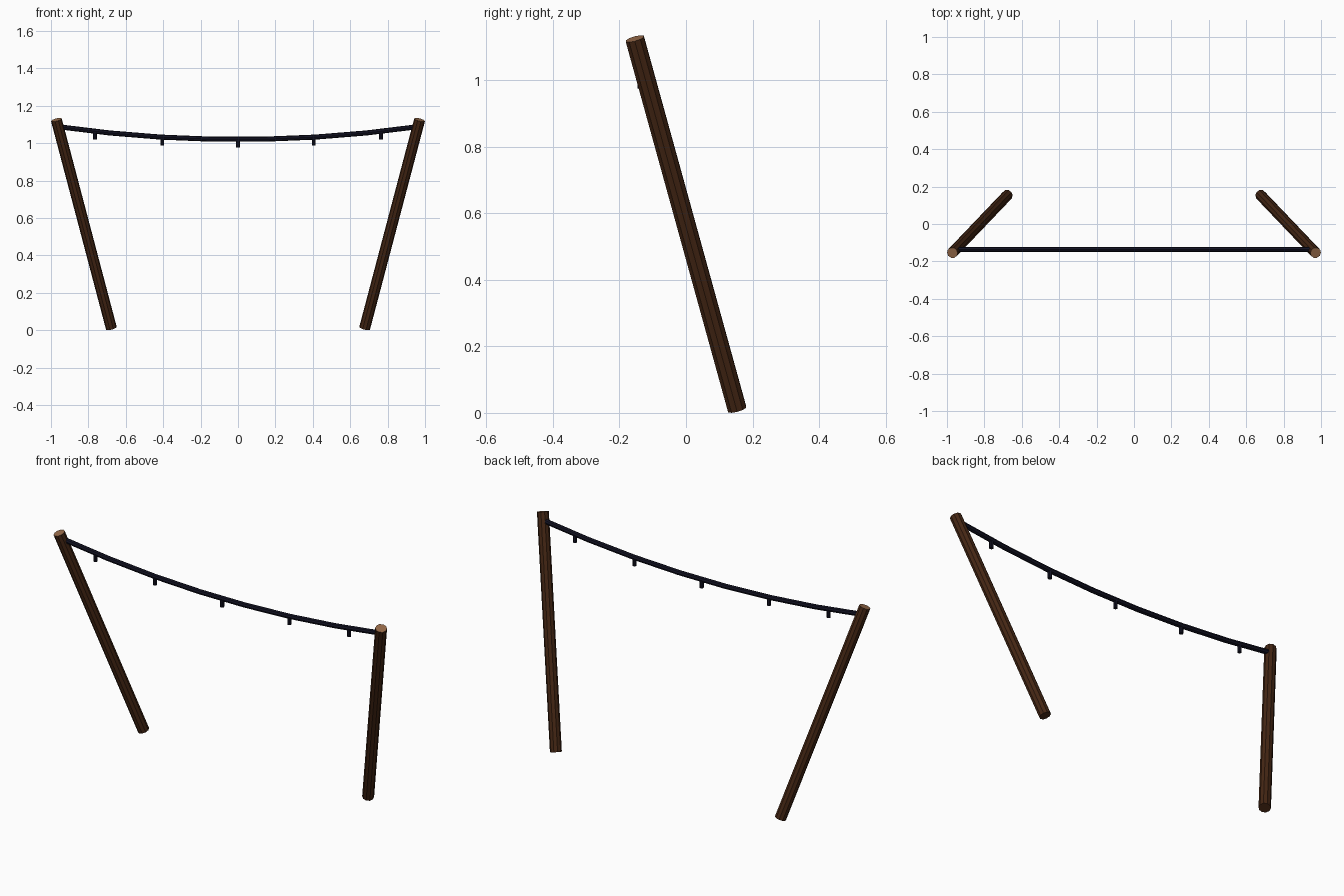
import bpy, bmesh, math
from mathutils import Vector

if "Cube" in bpy.data.objects:
    bpy.data.objects.remove(bpy.data.objects["Cube"])


def material(name, rgb):
    m = bpy.data.materials.new(name)
    m.diffuse_color = (*rgb, 1)
    m.use_nodes = True
    m.node_tree.nodes["Principled BSDF"].inputs["Base Color"].default_value = m.diffuse_color
    return m


BARK = material("dark bark", (0.06, 0.02, 0.007))
CUT = material("cut wood", (0.30, 0.14, 0.065))
CABLE = material("black cable", (0.006, 0.006, 0.016))


def finish(name, bm, mats):
    bmesh.ops.recalc_face_normals(bm, faces=bm.faces)
    me = bpy.data.meshes.new(name)
    bm.to_mesh(me)
    bm.free()
    for m in mats:
        me.materials.append(m)
    ob = bpy.data.objects.new(name, me)
    bpy.context.collection.objects.link(ob)
    return ob


def tube(bm, path, radii, flat_ends=False):
    """Sweep a ring (one radius per side) along a path and cap both ends."""
    n = len(radii)
    rings = []
    for i, p in enumerate(path):
        d = (path[min(i + 1, len(path) - 1)] - path[max(i - 1, 0)]).normalized()
        u = Vector((0, 1, 0)) - d * d.y
        u.normalize()
        v = d.cross(u)
        rings.append([bm.verts.new(p + r * (u * math.cos(math.tau * k / n) + v * math.sin(math.tau * k / n)))
                      for k, r in enumerate(radii)])
    for a, b in zip(rings, rings[1:]):
        for k in range(n):
            bm.faces.new((a[k], a[(k + 1) % n], b[(k + 1) % n], b[k]))
    return bm.faces.new(rings[0]), bm.faces.new(rings[-1])


# Leaning posts with ridged bark and a pale sawn top
for side, s in (("left", -1), ("right", 1)):
    bm = bmesh.new()
    foot, top = Vector((s * 0.677, 0.154, 0.0105)), Vector((s * 0.971, -0.154, 1.125))
    _, cap = tube(bm, [foot, top], [0.0295 if k % 2 else 0.0275 for k in range(20)])
    cap.material_index = 1
    finish(side + "_post", bm, [BARK, CUT])


# Sagging cable in seven straight runs
def sag(x):
    return 1.02 + 0.068 * (x / 0.96) ** 2


Y = -0.136
bm = bmesh.new()
xs = [-0.96 + 1.92 * i / 7 for i in range(8)]
tube(bm, [Vector((x, Y, sag(x))) for x in xs], [0.0135] * 8)
finish("cable", bm, [CABLE])

# Short pegs hanging below the cable
for i, x in enumerate((-0.765, -0.405, 0, 0.405, 0.765)):
    bm = bmesh.new()
    z = sag(x)
    tube(bm, [Vector((x, Y, z)), Vector((x, Y, z - 0.044))], [0.0105] * 8)
    finish("hanging_peg_%d" % (i + 1), bm, [CABLE])
